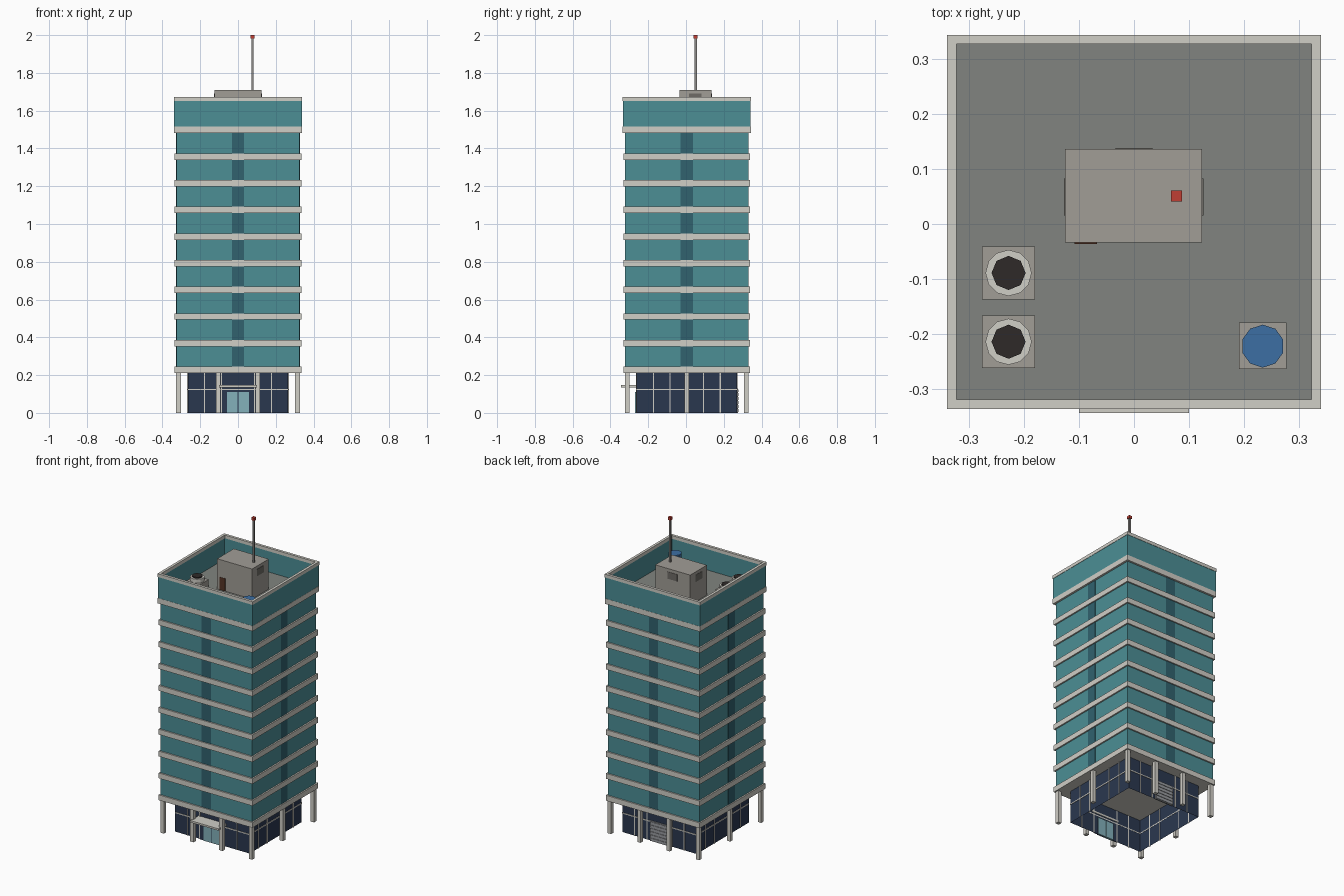
import bpy, bmesh, math

if "Cube" in bpy.data.objects:
    bpy.data.objects.remove(bpy.data.objects["Cube"])

CY = 0.004  # tower centre in y (canopy shifts the bounding box)


def mat(name, r, g, b):
    m = bpy.data.materials.new(name)
    m.diffuse_color = tuple((c / 255) ** 2.2 for c in (r, g, b)) + (1,)
    m.use_nodes = True
    m.node_tree.nodes["Principled BSDF"].inputs["Base Color"].default_value = m.diffuse_color
    return m


CONC = mat("concrete", 207, 205, 197)
GLASS = mat("teal_glass", 77, 141, 148)
STRIP = mat("dark_glass", 52, 98, 110)
NAVY = mat("lobby_glass", 46, 58, 80)
DOOR = mat("door_glass", 130, 175, 185)
DECK = mat("roof_deck", 128, 131, 127)
PLANT = mat("plant_grey", 160, 156, 149)
VENT = mat("vent_grey", 110, 107, 102)
SHUT = mat("shutter_grey", 150, 153, 157)
BROWN = mat("brown_door", 85, 55, 42)
BLACK = mat("fan_black", 50, 46, 45)
BLUE = mat("tank_blue", 62, 110, 162)
RED = mat("beacon_red", 190, 65, 55)
STEEL = mat("mast_steel", 140, 138, 135)


def finish(name, bm, m):
    me = bpy.data.meshes.new(name)
    bm.to_mesh(me)
    bm.free()
    me.materials.append(m)
    ob = bpy.data.objects.new(name, me)
    bpy.context.collection.objects.link(ob)
    return ob


def box(name, x0, x1, y0, y1, z0, z1, m, open_ends=False):
    bm = bmesh.new()
    bmesh.ops.create_cube(bm, size=1)
    for v in bm.verts:
        v.co = ((x0 + x1) / 2 + v.co.x * (x1 - x0),
                (y0 + y1) / 2 + v.co.y * (y1 - y0),
                (z0 + z1) / 2 + v.co.z * (z1 - z0))
    if open_ends:
        bm.normal_update()
        ends = [f for f in bm.faces if abs(f.normal.z) > 0.9]
        bmesh.ops.delete(bm, geom=ends, context='FACES')
    return finish(name, bm, m)


def square(name, h, z0, z1, m, open_ends=False):
    return box(name, -h, h, CY - h, CY + h, z0, z1, m, open_ends)


def cyl(name, x, y, r, z0, z1, sides, m):
    bm = bmesh.new()
    bmesh.ops.create_cone(bm, cap_ends=True, segments=sides, radius1=r, radius2=r, depth=z1 - z0)
    bmesh.ops.translate(bm, verts=bm.verts, vec=(x, y, (z0 + z1) / 2))
    return finish(name, bm, m)


def ring(name, ho, hi, z0, z1, m):
    # square frame with a square hole
    bm = bmesh.new()
    loops = []
    for h, z in ((ho, z0), (ho, z1), (hi, z1), (hi, z0)):
        loops.append([bm.verts.new((sx * h, CY + sy * h, z))
                      for sx, sy in ((-1, -1), (1, -1), (1, 1), (-1, 1))])
    for k in range(4):
        a, b = loops[k], loops[(k + 1) % 4]
        for i in range(4):
            j = (i + 1) % 4
            bm.faces.new((a[i], a[j], b[j], b[i]))
    return finish(name, bm, m)


def on_side(name, side, u0, u1, d0, d1, z0, z1, m):
    # box on a facade: u runs along it, d is distance out from the tower axis
    if side in ("front", "back"):
        s = -1 if side == "front" else 1
        ys = sorted((CY + s * d0, CY + s * d1))
        return box(f"{side}_{name}", u0, u1, *ys, z0, z1, m)
    s = -1 if side == "left" else 1
    return box(f"{side}_{name}", *sorted((s * d0, s * d1)), CY + u0, CY + u1, z0, z1, m)


SIDES = ("front", "right", "back", "left")

# tower glass and floor slabs
square("tower_glass", 0.326, 0.23, 1.49, GLASS)
for i in range(10):
    z = 0.211 + i * 0.1411
    square(f"floor_slab_{i}", 0.339 if i == 9 else 0.335, z, z + 0.034, CONC)
for s in SIDES:
    on_side("dark_strip", s, -0.033, 0.033, 0.32, 0.328, 0.24, 1.485, STRIP)

# parapet, coping and roof deck
ring("parapet", 0.338, 0.325, 1.51, 1.652, GLASS)
ring("coping", 0.34, 0.323, 1.651, 1.672, CONC)
square("roof_deck", 0.326, 1.505, 1.516, DECK)

# lobby shell, open underneath
square("lobby_glass", 0.265, 0, 0.211, NAVY, True)
for s in SIDES:
    for u in (-0.177, -0.088, 0.088, 0.177):
        on_side("mullion", s, u - 0.003, u + 0.003, 0.264, 0.269, 0, 0.211, CONC)
    on_side("transom", s, -0.265, 0.265, 0.264, 0.268, 0.12, 0.127, CONC)

# columns
for sx in (-1, 1):
    for sy in (-1, 1):
        for x in (0.104, 0.315):
            cx, cy = sx * x, CY + sy * 0.315
            box("column", cx - 0.012, cx + 0.012, cy - 0.012, cy + 0.012, 0, 0.212, CONC)
    box("side_column", sx * 0.315 - 0.012, sx * 0.315 + 0.012, CY - 0.012, CY + 0.012, 0, 0.212, CONC)

# entrance
box("canopy", -0.1, 0.1, -0.344, -0.258, 0.135, 0.147, CONC)
on_side("door_frame", "front", -0.085, 0.085, 0.264, 0.27, 0, 0.12, NAVY)
for sx in (-1, 1):
    u = sorted((sx * 0.002, sx * 0.058))
    on_side("door_leaf", "front", *u, 0.258, 0.273, 0, 0.11, DOOR)

# rear roller shutter
on_side("shutter", "back", -0.065, 0.065, 0.262, 0.271, 0, 0.13, SHUT)
for i in range(6):
    on_side("shutter_slat", "back", -0.063, 0.063, 0.27, 0.274, 0.005 + i * 0.021, 0.02 + i * 0.021, SHUT)

# roof plant room
box("plant_room", -0.125, 0.124, -0.034, 0.136, 1.51, 1.71, PLANT)
box("plant_door", -0.108, -0.067, -0.036, -0.03, 1.515, 1.598, BROWN)
box("right_vent", 0.12, 0.126, 0.015, 0.083, 1.645, 1.69, VENT)
box("left_vent", -0.127, -0.12, 0.015, 0.083, 1.645, 1.69, VENT)
box("back_vent", -0.034, 0.034, 0.13, 0.138, 1.645, 1.69, VENT)

# antenna
box("mast", 0.071, 0.083, 0.045, 0.057, 1.7, 1.985, STEEL)
box("beacon", 0.067, 0.087, 0.041, 0.061, 1.982, 2.0, RED)

# cooling units
for y in (-0.089, -0.214):
    box("cooling_unit", -0.276, -0.18, y - 0.048, y + 0.048, 1.51, 1.565, PLANT)
    cyl("fan_shroud", -0.228, y, 0.042, 1.56, 1.59, 12, CONC)
    cyl("fan", -0.228, y, 0.031, 1.58, 1.597, 8, BLACK)

# water tank
box("tank_base", 0.191, 0.277, -0.264, -0.179, 1.51, 1.535, PLANT)
cyl("water_tank", 0.234, -0.222, 0.039, 1.53, 1.622, 10, BLUE)
